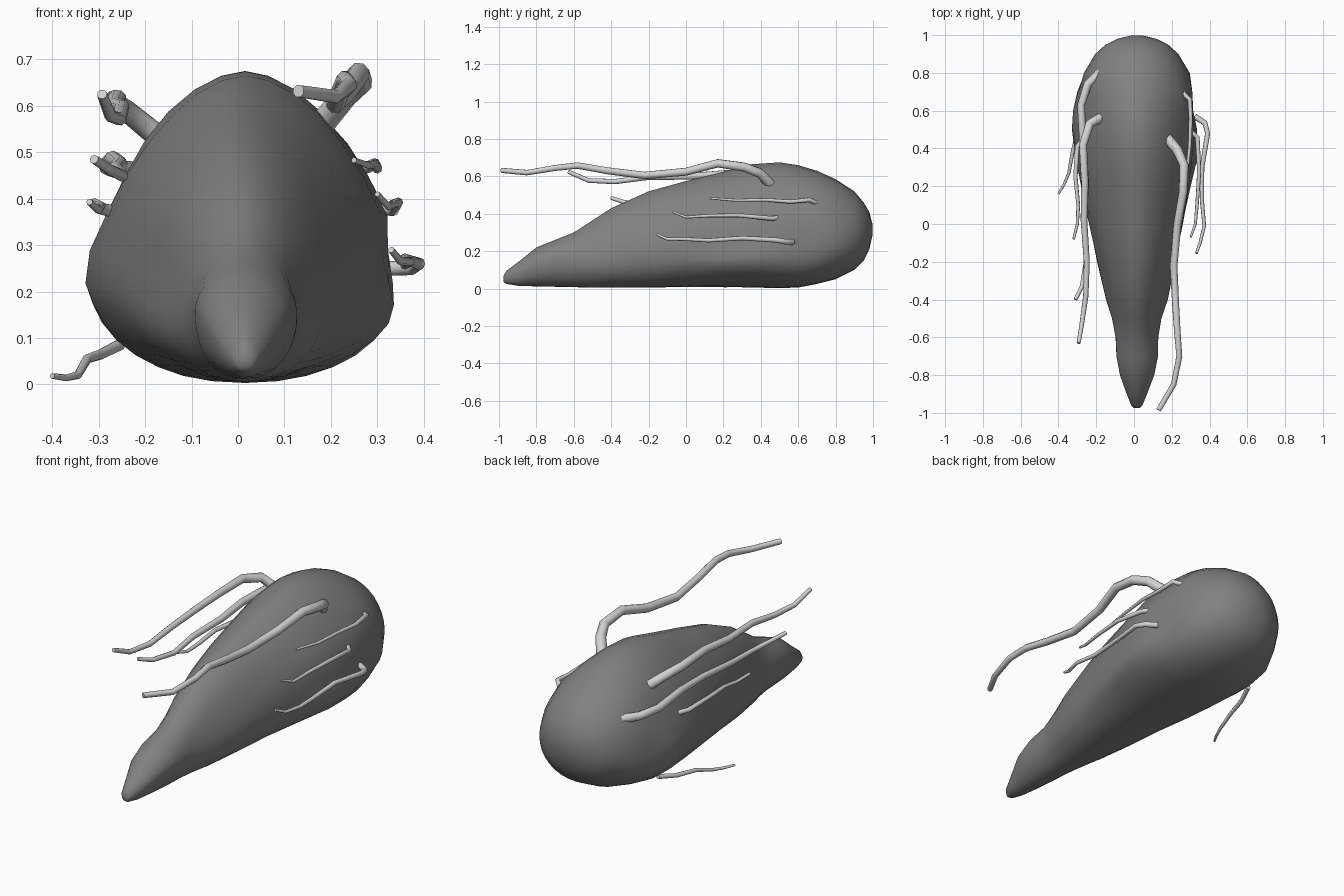
import bpy, bmesh, math
from mathutils import Vector, noise


def material(name, value):
    m = bpy.data.materials.new(name)
    m.diffuse_color = (value, value, value, 1)
    return m


DARK = material("dark grey", 0.22)
PALE = material("pale grey", 0.65)


def finish(name, bm, mat, angle):
    bmesh.ops.recalc_face_normals(bm, faces=bm.faces)
    me = bpy.data.meshes.new(name)
    bm.to_mesh(me)
    bm.free()
    me.materials.append(mat)
    ob = bpy.data.objects.new(name, me)
    bpy.context.collection.objects.link(ob)
    bpy.context.view_layer.objects.active = ob
    ob.select_set(True)
    bpy.ops.object.shade_smooth_by_angle(angle=math.radians(angle))
    ob.select_set(False)


def loft(bm, rings):
    # skin a list of equal rings and cap both ends
    n = len(rings[0])
    vs = [[bm.verts.new(p) for p in r] for r in rings]
    for a, b in zip(vs, vs[1:]):
        for i in range(n):
            bm.faces.new((a[i], a[(i + 1) % n], b[(i + 1) % n], b[i]))
    bm.faces.new(vs[0])
    bm.faces.new(vs[-1])


# body sections: y, half width, bottom, top, height fraction of widest line
SECTIONS = [
    (-0.975, 0.015, 0.035, 0.07, 0.5), (-0.96, 0.03, 0.025, 0.095, 0.5),
    (-0.9, 0.055, 0.015, 0.14, 0.55), (-0.8, 0.09, 0.012, 0.22, 0.6),
    (-0.7, 0.108, 0.01, 0.26, 0.6), (-0.6, 0.112, 0.008, 0.30, 0.5),
    (-0.5, 0.13, 0.005, 0.365, 0.42), (-0.4, 0.16, 0.005, 0.43, 0.36),
    (-0.2, 0.205, 0.005, 0.52, 0.33), (0.0, 0.25, 0.01, 0.575, 0.33),
    (0.2, 0.29, 0.01, 0.625, 0.32), (0.35, 0.315, 0.006, 0.665, 0.32),
    (0.5, 0.325, 0.003, 0.675, 0.32), (0.6, 0.322, 0.006, 0.66, 0.33),
    (0.7, 0.31, 0.025, 0.63, 0.36), (0.8, 0.28, 0.05, 0.585, 0.4),
    (0.9, 0.22, 0.10, 0.52, 0.45), (0.95, 0.165, 0.15, 0.46, 0.48),
    (0.98, 0.105, 0.21, 0.41, 0.5), (0.997, 0.035, 0.285, 0.345, 0.5),
]


def power(v, e):
    return math.copysign(abs(v) ** e, v)


def section(y, w, lo, hi, frac, n=32):
    mid = lo + (hi - lo) * frac
    cx = 0.015
    ring = []
    for i in range(n):
        a = 2 * math.pi * i / n
        s, c = math.sin(a), math.cos(a)
        blend = max(0.0, min(1.0, (0.95 - y) / 0.4))
        e = 2 / (2 - 0.25 * blend) if s > 0 else 2 / 2.15
        p = Vector((cx + w * power(c, e), y,
                    mid + power(s, e) * ((hi - mid) if s > 0 else (mid - lo))))
        # gentle lumps on the flanks
        lump = noise.noise(Vector((p.x * 6, y * 4, p.z * 6))) * 0.10 * abs(c)
        if y < 0.75:
            p.x += (p.x - cx) * lump
        ring.append(p)
    return ring


bm = bmesh.new()
loft(bm, [section(*s) for s in SECTIONS])
finish("body", bm, DARK, 60)


def tendril(name, r0, r1, pts):
    # tapered eight sided tube following the points
    pts = [Vector(p) for p in pts]
    rings = []
    last = len(pts) - 1
    side = None
    for i, p in enumerate(pts):
        t = (pts[min(i + 1, last)] - pts[max(i - 1, 0)]).normalized()
        ref = side if side else (Vector((0, 0, 1)) if abs(t.z) < 0.9 else Vector((1, 0, 0)))
        side = (ref - t * ref.dot(t)).normalized()
        up = t.cross(side)
        r = r0 + (r1 - r0) * i / last
        rings.append([p + r * (side * math.cos(k * math.pi / 4) + up * math.sin(k * math.pi / 4))
                      for k in range(8)])
    bm = bmesh.new()
    loft(bm, rings)
    finish(name, bm, PALE, 50)


# right side tendrils, top to bottom
tendril("right_large_tendril", 0.028, 0.014, [
    (0.18, 0.45, 0.56), (0.23, 0.39, 0.62), (0.265, 0.31, 0.65), (0.26, 0.17, 0.67),
    (0.23, 0.0, 0.625), (0.21, -0.22, 0.605), (0.22, -0.42, 0.63), (0.23, -0.58, 0.658),
    (0.24, -0.7, 0.645), (0.21, -0.85, 0.62), (0.13, -0.985, 0.632)])
tendril("right_upper_tendril", 0.014, 0.006, [
    (0.25, 0.70, 0.455), (0.295, 0.66, 0.475), (0.30, 0.56, 0.465), (0.295, 0.42, 0.475),
    (0.28, 0.27, 0.472), (0.25, 0.13, 0.483)])
tendril("right_middle_tendril", 0.014, 0.006, [
    (0.29, 0.50, 0.38), (0.335, 0.46, 0.375), (0.345, 0.28, 0.392), (0.335, 0.12, 0.39),
    (0.325, 0.0, 0.382), (0.30, -0.07, 0.41)])
tendril("right_lower_tendril", 0.016, 0.007, [
    (0.32, 0.57, 0.25), (0.375, 0.535, 0.25), (0.39, 0.48, 0.26), (0.36, 0.30, 0.27),
    (0.36, 0.12, 0.258), (0.372, -0.01, 0.265), (0.35, -0.10, 0.265), (0.33, -0.155, 0.29)])

# left side tendrils, top to bottom
tendril("left_large_tendril", 0.026, 0.011, [
    (-0.18, 0.56, 0.54), (-0.235, 0.53, 0.585), (-0.27, 0.42, 0.61), (-0.26, 0.22, 0.615),
    (-0.265, 0.02, 0.60), (-0.25, -0.20, 0.597), (-0.255, -0.38, 0.572),
    (-0.275, -0.52, 0.578), (-0.293, -0.63, 0.625)])
tendril("left_upper_tendril", 0.024, 0.01, [
    (-0.18, 0.80, 0.45), (-0.245, 0.74, 0.46), (-0.28, 0.63, 0.47), (-0.27, 0.42, 0.485),
    (-0.255, 0.22, 0.475), (-0.265, 0.0, 0.465), (-0.25, -0.18, 0.45),
    (-0.275, -0.33, 0.462), (-0.31, -0.40, 0.485)])
tendril("left_middle_tendril", 0.014, 0.007, [
    (-0.26, 0.46, 0.37), (-0.30, 0.41, 0.38), (-0.31, 0.25, 0.39), (-0.295, 0.10, 0.385),
    (-0.30, 0.0, 0.375), (-0.32, -0.08, 0.393)])
tendril("left_lower_tendril", 0.013, 0.006, [
    (-0.255, 0.60, 0.085), (-0.295, 0.50, 0.065), (-0.325, 0.38, 0.055),
    (-0.345, 0.27, 0.02), (-0.37, 0.21, 0.014), (-0.40, 0.16, 0.018)])
